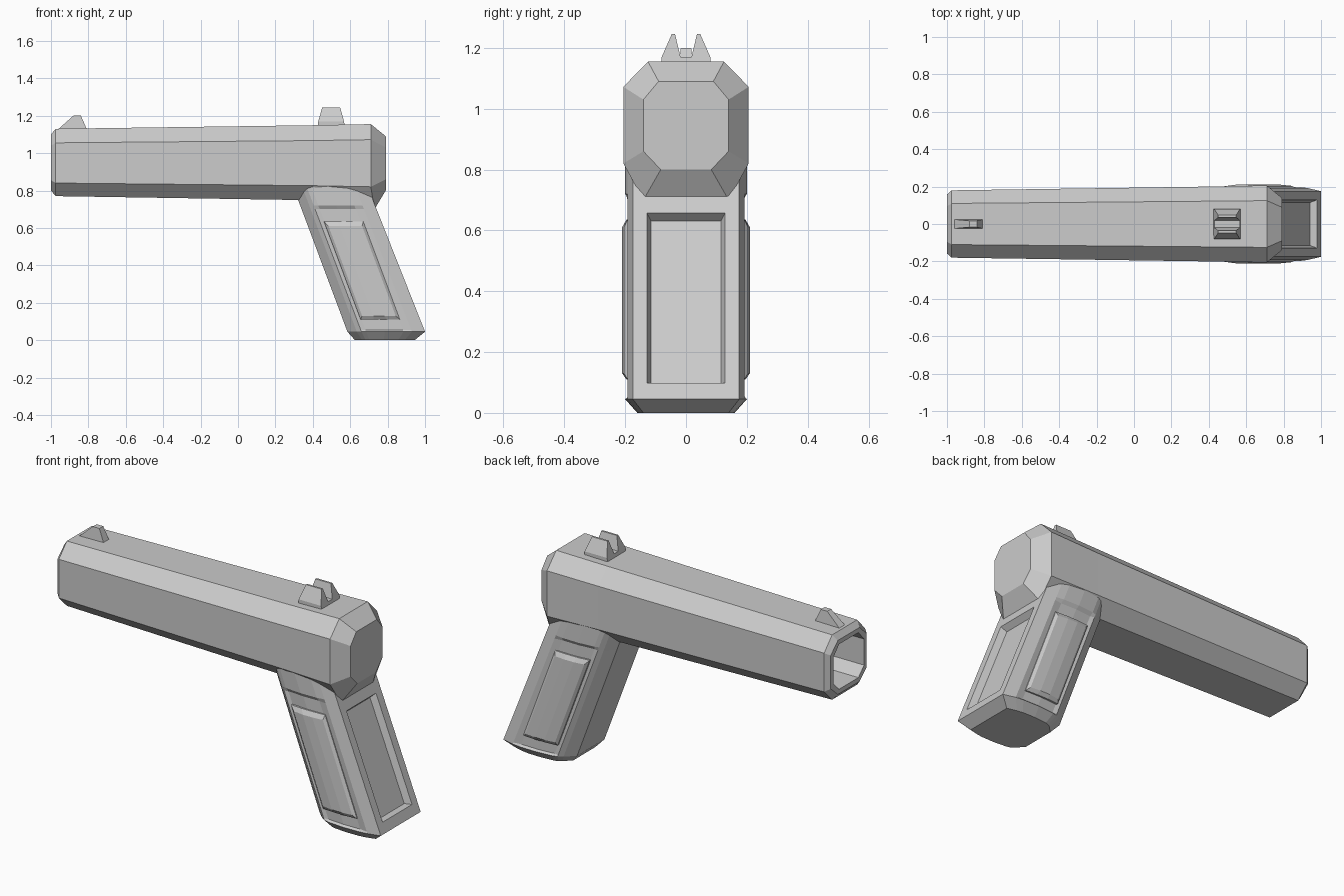
import bpy, bmesh
from mathutils import Vector

if "Cube" in bpy.data.objects:
    bpy.data.objects.remove(bpy.data.objects["Cube"])


def loft(rings, caps=True):
    """Join equal-length closed rings of points into a bmesh."""
    bm = bmesh.new()
    loops = [[bm.verts.new(p) for p in r] for r in rings]
    n = len(loops[0])
    for a, b in zip(loops, loops[1:]):
        for i in range(n):
            j = (i + 1) % n
            bm.faces.new((a[i], a[j], b[j], b[i]))
    if caps:
        bm.faces.new(loops[0])
        bm.faces.new(loops[-1])
    bmesh.ops.recalc_face_normals(bm, faces=bm.faces[:])
    return bm


def finish(bm, name):
    bmesh.ops.recalc_face_normals(bm, faces=bm.faces[:])
    mesh = bpy.data.meshes.new(name)
    bm.to_mesh(mesh)
    bm.free()
    obj = bpy.data.objects.new(name, mesh)
    bpy.context.collection.objects.link(obj)
    return obj


# Upper body: tapered octagonal tube with hollow muzzle and bevelled rear
def octagon(x, top, top_w, upper, side_w, lower, bottom, bottom_w, bottom_x=None):
    bx = x if bottom_x is None else bottom_x
    half = [(bx, bottom_w, bottom), (x, side_w, lower),
            (x, side_w, upper), (x, top_w, top)]
    return half + [(px, -y, z) for px, y, z in reversed(half)]


body = loft([
    octagon(-0.70, 1.075, 0.085, 1.02, 0.135, 0.875, 0.825, 0.085),
    octagon(-1.00, 1.075, 0.085, 1.02, 0.135, 0.875, 0.825, 0.085),
    octagon(-1.00, 1.10, 0.095, 1.04, 0.158, 0.855, 0.80, 0.095),
    octagon(-0.975, 1.13, 0.11, 1.055, 0.18, 0.84, 0.77, 0.11),
    octagon(0.40, 1.149, 0.122, 1.067, 0.2, 0.826, 0.748, 0.125),
    octagon(0.71, 1.155, 0.125, 1.072, 0.206, 0.82, 0.70, 0.14, 0.73),
    octagon(0.79, 1.09, 0.09, 1.03, 0.14, 0.86, 0.80, 0.083),
])
finish(body, "upper_body")


# Grip: slanted loft with rounded sides, recessed flanks and a bevelled foot
PROFILE = [(0, .12), (.05, .168), (.075, .185), (.1, .192), (.2, .2),
           (.3, .198), (.345, .192), (.415, .175)]


def grip_front(z):
    return 0.585 - (z - 0.045) * 0.374


def grip_ring(z, recess=0.0):
    k = 1 - 0.035 * (z - 0.045) / 0.68
    half = [(grip_front(z) + u * k, y - (recess if .08 < u < .32 else 0), z)
            for u, y in PROFILE]
    return half + [(x, -y, pz) for x, y, pz in reversed(half)]


foot = [(0.625 + u * 0.77, y * 0.8, 0) for u, y in PROFILE]
foot += [(x, -y, z) for x, y, z in reversed(foot)]
grip = loft([foot, grip_ring(.045), grip_ring(.055, .012),
             grip_ring(.70, .012), grip_ring(.72), grip_ring(.83)])

# Recess in the rear face of the grip
back = max((f for f in grip.faces if f.normal.x > 0.7),
           key=lambda f: f.calc_area())
bmesh.ops.inset_individual(grip, faces=[back], thickness=0.065)
bmesh.ops.inset_individual(grip, faces=[back], thickness=0.02, depth=-0.035)
finish(grip, "grip")


# Raised side panels that follow the curve of the grip
def panel_ring(z0, z1, u0, u1, heights):
    us = [u0 + (u1 - u0) * i / 3 for i in range(4)]
    low = [(grip_front(z0) + u, h, z0) for u, h in zip(us, heights)]
    high = [(grip_front(z1) + u, h, z1) for u, h in zip(us, heights)]
    return low + high[::-1]


def panel(name, side):
    base = panel_ring(.11, .635, .095, .305, [.165] * 4)
    rim = panel_ring(.11, .635, .095, .305, [.19, .196, .196, .192])
    face = panel_ring(.13, .61, .11, .29, [.202, .21, .21, .204])
    rings = [[(x, y * side, z) for x, y, z in r] for r in (base, rim, face)]
    bm = loft(rings, caps=False)
    # Strip of quads closing the curved outer face
    bm.verts.ensure_lookup_table()
    top = bm.verts[16:24]
    for i in range(3):
        bm.faces.new((top[i], top[i + 1], top[6 - i], top[7 - i]))
    bm.faces.new(bm.verts[0:8])
    finish(bm, name)


panel("grip_panel_front", -1)
panel("grip_panel_back", 1)

# Front sight: small ramped blade
sight = loft([
    [(-0.97, -.025, 1.12), (-0.805, -.025, 1.12), (-0.805, .025, 1.12), (-0.97, .025, 1.12)],
    [(-0.88, -.017, 1.20), (-0.84, -.017, 1.20), (-0.84, .017, 1.20), (-0.88, .017, 1.20)],
])
finish(sight, "front_sight")

# Rear sight: notched block narrowing towards the top
half = [(.08, 1.14), (.08, 1.17), (.047, 1.245), (.036, 1.245), (.018, 1.17)]
outline = half + [(-y, z) for y, z in reversed(half)]


def sight_ring(side):
    return [(0.498 + side * (0.073 - max(0, z - 1.155) * 0.28), y, z)
            for y, z in outline]


finish(loft([sight_ring(-1), sight_ring(1)]), "rear_sight")
